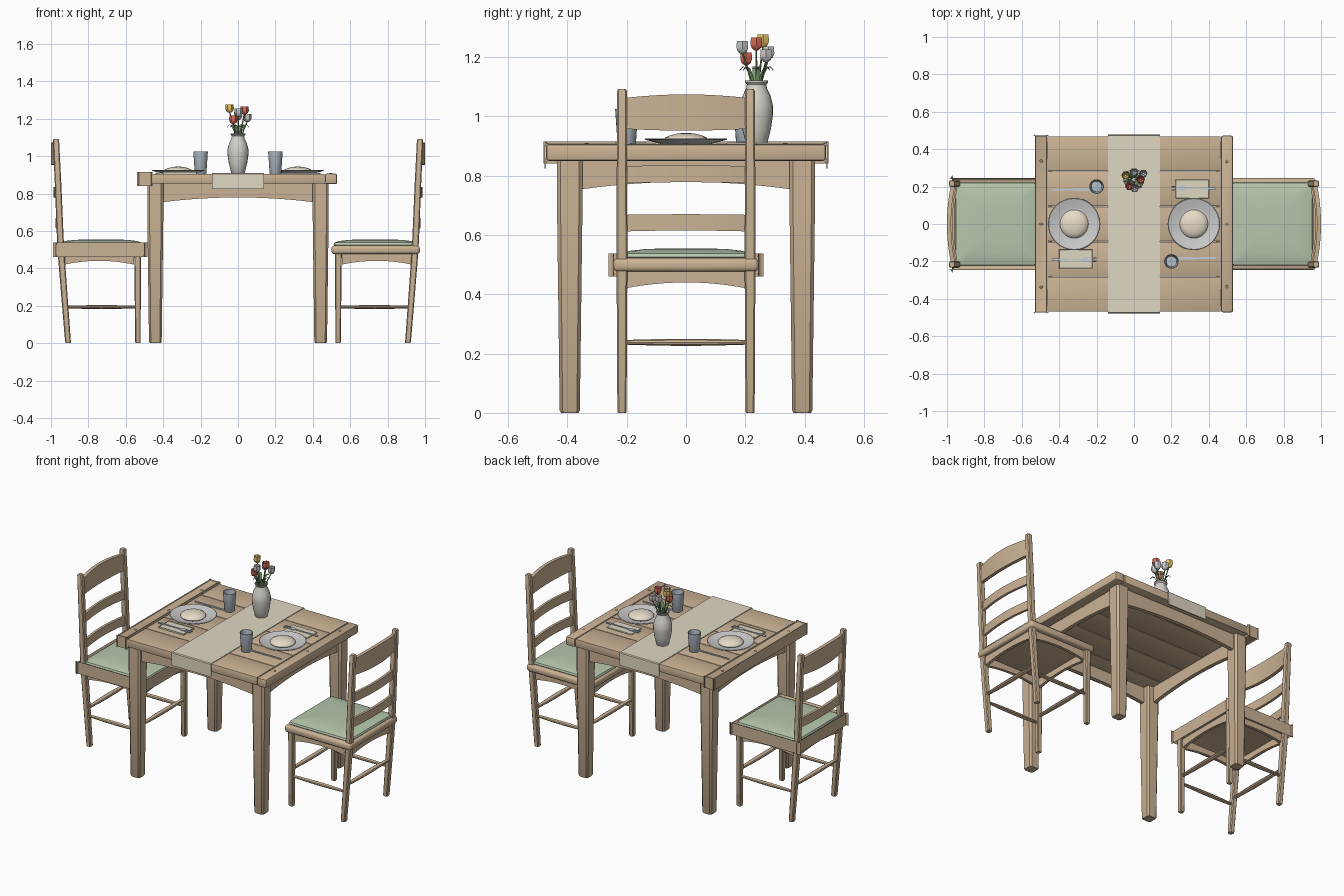
import bpy, bmesh
from math import sin, cos, pi, radians
from mathutils import Vector

if "Cube" in bpy.data.objects:
    bpy.data.objects.remove(bpy.data.objects["Cube"])


def mat(name, r, g, b):
    m = bpy.data.materials.new(name)
    m.diffuse_color = (r, g, b, 1)
    m.use_nodes = True
    m.node_tree.nodes["Principled BSDF"].inputs["Base Color"].default_value = m.diffuse_color
    return m


WOOD = mat("wood", 0.60, 0.45, 0.30)
DARK = mat("dark_wood", 0.30, 0.21, 0.14)
GREEN = mat("cushion_green", 0.47, 0.57, 0.42)
LINEN = mat("linen", 0.74, 0.68, 0.54)
WHITE = mat("porcelain", 0.88, 0.88, 0.88)
CREAM = mat("cream", 0.80, 0.72, 0.58)
GLASS = mat("blue_glass", 0.46, 0.52, 0.58)
STEEL = mat("steel", 0.55, 0.60, 0.66)
STONE = mat("stoneware", 0.66, 0.64, 0.59)
LEAF = mat("leaf", 0.20, 0.33, 0.14)
RED = mat("red_petal", 0.75, 0.16, 0.10)
YELLOW = mat("yellow_petal", 0.85, 0.60, 0.15)


def finish(name, bm, m):
    bmesh.ops.recalc_face_normals(bm, faces=bm.faces)
    me = bpy.data.meshes.new(name)
    bm.to_mesh(me)
    bm.free()
    me.materials.append(m)
    ob = bpy.data.objects.new(name, me)
    bpy.context.collection.objects.link(ob)
    return ob


def loft(name, rings, m, s=1):
    """Skin a list of point rings, cap both ends; s=-1 turns it 180 degrees about z."""
    bm = bmesh.new()
    vs = [[bm.verts.new((s * p[0], s * p[1], p[2])) for p in r] for r in rings]
    n = len(vs[0])
    for a, b in zip(vs, vs[1:]):
        for i in range(n):
            bm.faces.new((a[i], a[(i + 1) % n], b[(i + 1) % n], b[i]))
    bm.faces.new(vs[0][::-1])
    bm.faces.new(vs[-1])
    return finish(name, bm, m)


def box(name, lo, hi, m, bev=0.0, s=1, seg=2):
    bm = bmesh.new()
    bmesh.ops.create_cube(bm, size=1)
    for v in bm.verts:
        p = [(lo[i] + hi[i]) / 2 + v.co[i] * (hi[i] - lo[i]) for i in range(3)]
        v.co = (s * p[0], s * p[1], p[2])
    if bev:
        bmesh.ops.bevel(bm, geom=bm.edges[:], offset=bev, segments=seg, profile=0.5, affect='EDGES')
    return finish(name, bm, m)


def circle(x, y, z, r, n):
    return [(x + r * cos(2 * pi * i / n), y + r * sin(2 * pi * i / n), z) for i in range(n)]


def lathe(name, x, y, prof, m, n=24, s=1):
    return loft(name, [circle(x, y, z, r, n) for r, z in prof], m, s)


def chamfered(x, y, z, h, c):
    """Square section of half-width h with cut corners."""
    k = h - c
    return [(x + a, y + b, z) for a, b in
            ((h, -k), (h, k), (k, h), (-k, h), (-h, k), (-h, -k), (-k, -h), (k, -h))]


def arched(name, a, b, thick, z0, z1, rise, m, s=1, bow=0, crown=0, n=12):
    """Board from a to b (xy) with arched lower edge, crowned top edge and outward bow in x."""
    a, b = Vector(a), Vector(b)
    d = (b - a).normalized()
    side = Vector((d.y, -d.x)) * thick / 2
    rings = []
    for i in range(n + 1):
        t = i / n
        k = 1 - (2 * t - 1) ** 2
        p = a.lerp(b, t) + Vector((bow * k, 0))
        q, r = p - side, p + side
        lo, hi = z0 + rise * k, z1 + crown * k
        rings.append([(q.x, q.y, lo), (r.x, r.y, lo), (r.x, r.y, hi), (q.x, q.y, hi)])
    return loft(name, rings, m, s)


def rung(name, a, b, r, m, s=1):
    """Round bar, thicker in the middle."""
    a, b = Vector(a), Vector(b)
    d = (b - a).normalized()
    u, w = Vector((-d.y, d.x, 0)), Vector((0, 0, 1))
    rings = []
    for i in range(9):
        t = i / 8
        k = r * (0.65 + 0.35 * sin(pi * t))
        p = a.lerp(b, t)
        rings.append([p + (u * cos(j * pi / 5) * 1.3 + w * sin(j * pi / 5)) * k for j in range(10)])
    return loft(name, rings, m, s)


def flat(name, outline, z0, z1, m, s=1):
    return loft(name, [[(x, y, z) for x, y in outline] for z in (z0, z1)], m, s)


# Table top: five planks and two breadboard ends with pegs
for i in range(5):
    y = -0.47 + i * 0.188
    box("table_plank", (-0.463, y + 0.001, 0.853), (0.463, y + 0.187, 0.905), WOOD, 0.005)
for s in (1, -1):
    box("breadboard_end", (0.466, -0.472, 0.85), (0.53, 0.472, 0.906), WOOD, 0.009, s)
    for y in (-0.335, 0, 0.335):
        lathe("peg", 0.496, y, [(0.009, 0.90), (0.009, 0.907), (0.006, 0.909)], DARK, 10, s)

# Table legs and aprons
for x in (-0.442, 0.442):
    for y in (-0.392, 0.392):
        loft("table_leg", [chamfered(x, y, 0, 0.03, 0.01), chamfered(x, y, 0.008, 0.034, 0.01),
                           chamfered(x, y, 0.70, 0.043, 0.012), chamfered(x, y, 0.855, 0.043, 0.012)], WOOD)
for s in (1, -1):
    arched("long_apron", (-0.41, 0.40), (0.41, 0.40), 0.025, 0.753, 0.855, 0.026, WOOD, s)
    arched("short_apron", (0.45, -0.36), (0.45, 0.36), 0.025, 0.753, 0.855, 0.026, WOOD, s)

# Runner draped over both edges
half = [(0.472, 0.825), (0.472, 0.902), (0.468, 0.906)]
outer = [(0.472, 0.910), (0.477, 0.905), (0.478, 0.825)]
sec = half + [(-y, z) for y, z in half[::-1]] + [(-y, z) for y, z in outer[::-1]] + outer
loft("table_runner", [[(x, y, z) for y, z in sec] for x in (-0.14, 0.14)], LINEN)

# Place settings and chairs, one on each side
for s in (1, -1):
    lathe("plate", 0.32, 0, [(0.07, 0.905), (0.085, 0.907), (0.137, 0.921), (0.14, 0.924), (0.136, 0.926),
                             (0.092, 0.914), (0.08, 0.912)], WHITE, 32, s)
    lathe("bread", 0.32, 0, [(0.070, 0.911), (0.076, 0.918), (0.070, 0.928), (0.054, 0.936),
                             (0.03, 0.942), (0.008, 0.944)], CREAM, 24, s)
    lathe("tumbler", 0.2, -0.2, [(0.029, 0.905), (0.031, 0.908), (0.039, 1.025), (0.036, 1.025),
                                 (0.028, 0.915)], GLASS, 20, s)
    box("napkin", (0.222, 0.137, 0.905), (0.40, 0.238, 0.912), LINEN, 0.002, s, 1)
    fork = [(0.245, 0.178), (0.262, 0.176), (0.285, 0.186), (0.35, 0.1865), (0.43, 0.182), (0.437, 0.188)]
    flat("fork", fork + [(x, 0.38 - y) for x, y in fork[::-1]], 0.912, 0.916, STEEL, s)
    for k in range(4):
        y = 0.178 + k * 0.0068
        box("fork_tine", (0.2, y, 0.912), (0.247, y + 0.0036, 0.916), STEEL, 0, s)
    flat("knife", [(0.215, -0.183), (0.235, -0.189), (0.335, -0.189), (0.34, -0.187), (0.435, -0.188),
                   (0.44, -0.183), (0.435, -0.177), (0.34, -0.178), (0.225, -0.177)], 0.905, 0.910, STEEL, s)

    # Chair seat and cushion
    box("chair_seat", (0.50, -0.245, 0.476), (0.972, 0.245, 0.522), WOOD, 0.016, s, 3)
    cush = []
    for z, d in ((0.518, 0.006), (0.526, 0.0), (0.537, 0.004), (0.546, 0.03), (0.552, 0.08), (0.555, 0.15)):
        cx, hx, hy, c = 0.733, 0.222 - d, 0.222 - d, 0.02
        cush.append([(cx + sx * (hx - c + c * cos(a)), sy * (hy - c + c * sin(a)), z)
                     for sx, sy, angs in ((1, 1, (0, 45, 90)), (-1, 1, (90, 45, 0)),
                                          (-1, -1, (0, 45, 90)), (1, -1, (90, 45, 0)))
                     for a in map(radians, angs)])
    loft("seat_cushion", cush, GREEN, s)

    # Chair legs, seat aprons and side rungs
    for y in (-0.216, 0.216):
        loft("front_leg", [chamfered(0.535, y, 0, 0.012, 0.004), chamfered(0.535, y, 0.006, 0.0145, 0.004),
                           chamfered(0.537, y, 0.48, 0.018, 0.005)], WOOD, s)
        path = [(0.908, 0, 0.014), (0.909, 0.008, 0.0155), (0.928, 0.25, 0.017), (0.945, 0.47, 0.018),
                (0.950, 0.56, 0.018), (0.962, 0.85, 0.0175), (0.973, 1.085, 0.0165), (0.973, 1.092, 0.013)]
        loft("back_post", [chamfered(x, y, z, h, 0.005) for x, z, h in path], WOOD, s)
        yy = 0.205 if y > 0 else -0.205
        arched("seat_side_apron", (0.555, yy), (0.93, yy), 0.018, 0.42, 0.48, 0.02, WOOD, s)
        rung("side_rung", (0.537, y, 0.193), (0.922, y, 0.193), 0.011, WOOD, s)
    for x, xr in ((0.54, 0.536), (0.938, 0.927)):
        arched("seat_cross_apron", (x, -0.205), (x, 0.205), 0.018, 0.42, 0.48, 0.02, WOOD, s)
        rung("cross_rung", (xr, -0.21, 0.238), (xr, 0.21, 0.238), 0.0125, WOOD, s)

    # Ladder back slats, bowed outwards
    for x, z0, z1, bow, th, crown, rise in ((0.951, 0.612, 0.668, 0.018, 0.016, 0.002, 0.003),
                                            (0.958, 0.775, 0.832, 0.02, 0.016, 0.003, 0.003),
                                            (0.968, 0.958, 1.062, 0.021, 0.022, 0.012, -0.006)):
        arched("back_slat", (x, -0.207), (x, 0.207), th, z0, z1, rise, WOOD, s, bow, crown)

# Vase
VY = 0.238
lathe("vase", 0, VY, [(0.034, 0.908), (0.037, 0.912), (0.049, 0.96), (0.056, 1.01), (0.056, 1.035),
                      (0.047, 1.07), (0.035, 1.095), (0.033, 1.107), (0.039, 1.115), (0.039, 1.121),
                      (0.033, 1.121), (0.029, 1.105), (0.03, 1.08)], STONE, 20)

# Tulips: petal cup, core and curved stem
for x, y, z, m in ((-0.045, 0.26, 1.255, YELLOW), (0.035, 0.237, 1.245, RED), (-0.025, 0.203, 1.195, RED),
                   (0.003, 0.19, 1.233, WHITE), (0.05, 0.27, 1.205, WHITE), (0.0, 0.278, 1.215, WHITE)):
    lathe("tulip_head", x, y, [(0.006, z - 0.023), (0.017, z - 0.016), (0.023, z - 0.002), (0.021, z + 0.021),
                               (0.018, z + 0.021), (0.016, z + 0.005), (0.006, z - 0.008)], m, 6)
    pts = []
    for i in range(7):
        t = i / 6
        k = 0.2 + 0.8 * t ** 1.6
        pts.append(circle(x * k, VY + (y - VY) * k, 1.05 + (z - 1.07) * t, 0.0035, 6))
    loft("tulip_stem", pts, LEAF)

# Leaves arching out of the vase
for i in range(6):
    a = i * pi / 3 + 0.2
    u, w = Vector((cos(a), sin(a), 0)), Vector((-sin(a), cos(a), 0))
    rings = []
    for r, z, h in ((0.012, 1.08, 0.005), (0.02, 1.13, 0.008), (0.034, 1.16, 0.008),
                    (0.048, 1.168, 0.005), (0.06, 1.155, 0.001)):
        p = Vector((0, VY, z)) + u * r
        o = u * 0.0012 + Vector((0, 0, 0.001))
        rings.append([p - w * h, p - o, p + w * h, p + o])
    loft("leaf", rings, LEAF)

# Smooth shading with sharp edges kept
bpy.ops.object.select_all(action='SELECT')
bpy.context.view_layer.objects.active = bpy.context.collection.objects[0]
bpy.ops.object.shade_smooth_by_angle(angle=radians(35))
